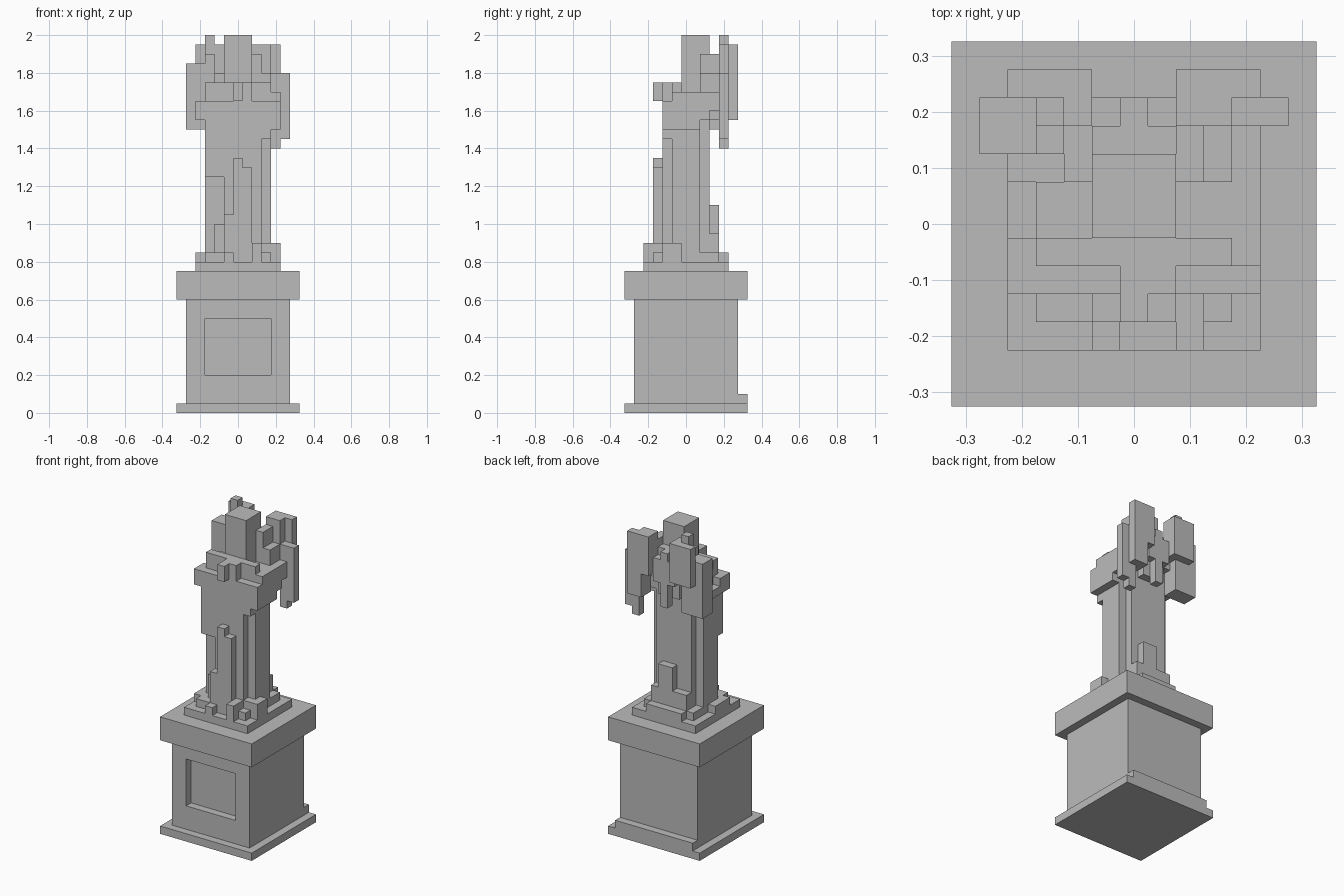
import bpy
import bmesh
from mathutils import Vector

cube = bpy.data.objects.get("Cube")
if cube:
    bpy.data.objects.remove(cube, do_unlink=True)

stone = bpy.data.materials.new("grey_stone")
stone.use_nodes = True
GREY = (0.5, 0.5, 0.5, 1.0)
stone.diffuse_color = GREY
stone.node_tree.nodes["Principled BSDF"].inputs["Base Color"].default_value = GREY

# Everything sits on a grid of cubes, WIDE cells across
STEP, WIDE = 0.05, 13
parts, solid = {}, set()


def span(x0, x1, y0, y1, z0, z1):
    return {(x, y, z) for x in range(x0, x1) for y in range(y0, y1) for z in range(z0, z1)}


def block(part, *bounds):
    """Add a block of cells to a part, leaving out cells already taken."""
    new = span(*bounds) - solid
    parts.setdefault(part, set()).update(new)
    solid.update(new)


def carve(part, *bounds):
    gone = span(*bounds) & parts[part]
    parts[part] -= gone
    solid.difference_update(gone)


def slab(part, width, *yz):
    """Block centred on x = 0."""
    x0 = (WIDE - width) // 2
    block(part, x0, x0 + width, *yz)


def square(part, width, z0, z1):
    """Block centred on x = 0 and y = 0."""
    y0 = (WIDE - width) // 2
    slab(part, width, y0, y0 + width, z0, z1)


# Pedestal with a raised back lip and a recessed front panel
square("pedestal_foot", 13, 0, 1)
slab("pedestal_foot", 11, 12, 13, 1, 2)
square("pedestal_shaft", 11, 1, 12)
carve("pedestal_shaft", 3, 10, 1, 2, 4, 10)
square("pedestal_cap", 13, 12, 15)
square("statue_plate", 9, 15, 16)

# Robe column, recessed at the front right, with folds down the front
slab("robe", 5, 4, 9, 16, 29)
slab("robe", 7, 5, 8, 16, 29)
block("robe", 3, 5, 4, 5, 25, 29)
carve("robe", 4, 5, 4, 5, 20, 25)
for i, top in enumerate((21, 27, 26)):
    block("robe_folds", 5 + i, 6 + i, 3, 4, 16, top)

# Stepped hem, with a train rising at the back
slab("robe_hem", 7, 3, 10, 16, 17)
block("robe_hem", 8, 11, 4, 6, 16, 18)
block("robe_hem", 8, 9, 2, 4, 16, 18)
block("robe_hem", 5, 6, 2, 3, 16, 17)
block("robe_hem", 2, 3, 4, 7, 16, 17)
slab("robe_train", 5, 10, 11, 16, 17)
slab("robe_train", 5, 9, 10, 17, 19)
block("robe_train", 6, 8, 9, 10, 19, 22)

# Torso, arms and collar
slab("torso", 7, 4, 8, 29, 33)
slab("torso", 5, 8, 9, 29, 33)
slab("torso", 7, 6, 8, 33, 34)
slab("arms", 9, 4, 9, 31, 33)
carve("arms", 2, 3, 6, 8, 32, 33)
block("arms", 10, 11, 4, 8, 30, 31)
block("arms", 10, 11, 5, 10, 32, 34)
slab("collar", 7, 5, 6, 33, 35)
block("collar", 6, 8, 4, 5, 33, 35)
slab("hands", 1, 3, 4, 33, 35)

# Head and hanging hair
slab("head", 3, 6, 9, 33, 40)
slab("hair", 3, 9, 10, 31, 37)
slab("hair", 3, 10, 11, 33, 36)
slab("hair", 1, 10, 11, 30, 37)

# Wing roots, higher on the left
slab("wing_roots", 5, 8, 10, 33, 36)
block("wing_roots", 8, 9, 8, 10, 36, 38)
block("wing_roots", 9, 10, 8, 10, 33, 36)

# Upper wing plates are mirrored, the tips differ
for name, flip in (("left_wing", False), ("right_wing", True)):
    for y, outer in ((10, 10), (11, 11)):
        x0, x1 = (WIDE - outer, WIDE - 8) if flip else (8, outer)
        block(name, x0, x1, y, y + 1, 34, 39)
block("left_wing", 9, 11, 10, 12, 31, 34)
block("left_wing", 10, 12, 10, 11, 29, 36)
block("left_wing", 10, 11, 10, 11, 28, 29)
block("right_wing", 1, 3, 9, 11, 30, 37)
block("right_wing", 3, 4, 9, 11, 30, 38)
block("right_wing", 3, 4, 10, 11, 38, 40)


def face_corners(cell, axis, side):
    """Four grid corners of one cell side, wound outwards."""
    u, v = (axis + 1) % 3, (axis + 2) % 3
    loop = [(0, 0), (1, 0), (1, 1), (0, 1)]
    if side == 0:
        loop.reverse()
    for du, dv in loop:
        p = list(cell)
        p[axis] += side
        p[u] += du
        p[v] += dv
        yield tuple(p)


def build(name, own):
    """Skin the exposed sides of a part and merge flat areas."""
    bm = bmesh.new()
    verts = {}
    for cell in sorted(own):
        for axis in range(3):
            for side in (0, 1):
                near = list(cell)
                near[axis] += 2 * side - 1
                if tuple(near) in solid:
                    continue
                ring = []
                for p in face_corners(cell, axis, side):
                    if p not in verts:
                        verts[p] = bm.verts.new((Vector(p) - Vector((WIDE / 2, WIDE / 2, 0))) * STEP)
                    ring.append(verts[p])
                bm.faces.new(ring)
    bmesh.ops.dissolve_limit(bm, angle_limit=0.01, verts=bm.verts[:], edges=bm.edges[:])
    mesh = bpy.data.meshes.new(name)
    bm.to_mesh(mesh)
    bm.free()
    mesh.materials.append(stone)
    bpy.context.collection.objects.link(bpy.data.objects.new(name, mesh))


for part, own in parts.items():
    build(part, own)
